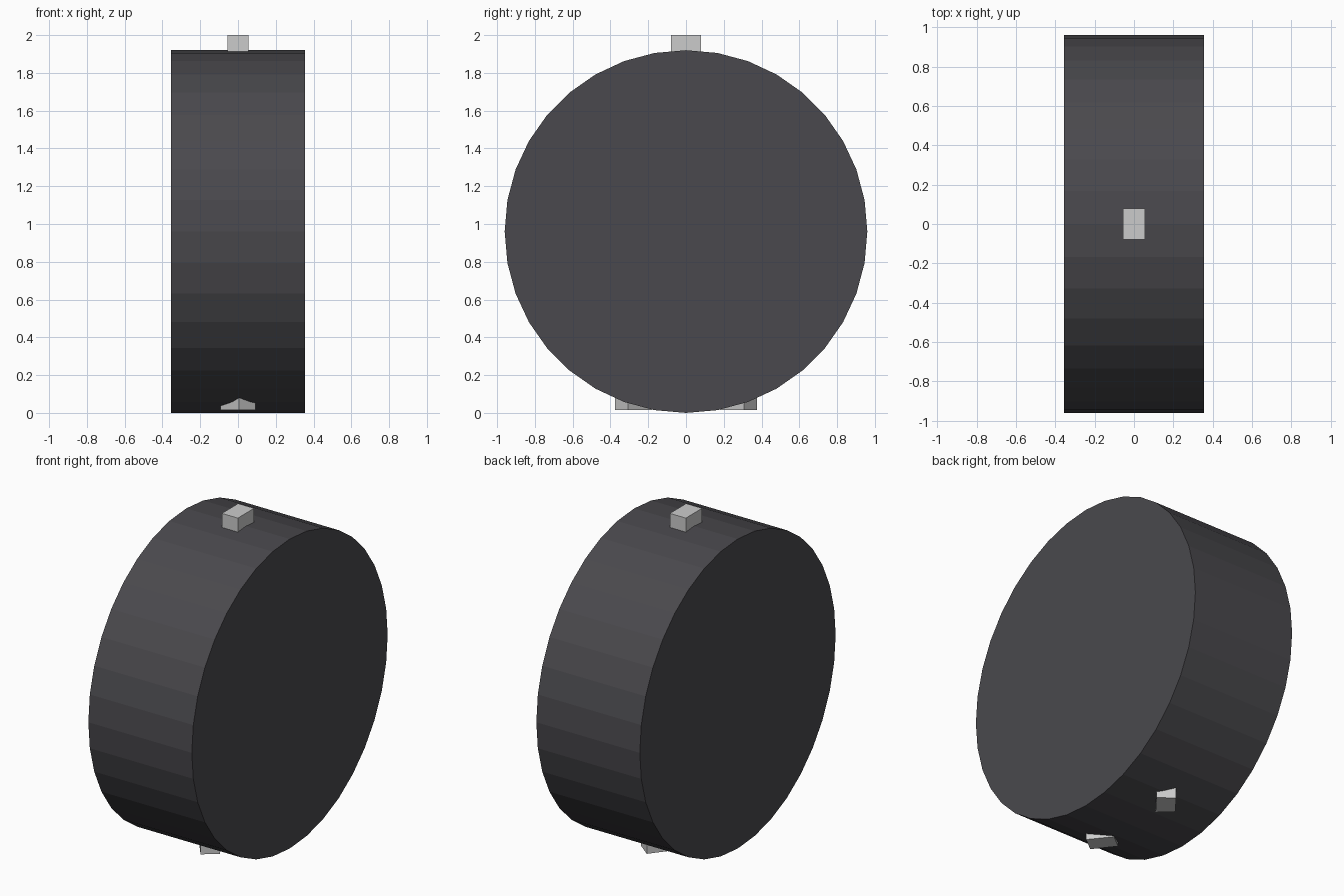
import bpy, bmesh
from math import radians
from mathutils import Matrix, Vector

if "Cube" in bpy.data.objects:
    bpy.data.objects.remove(bpy.data.objects["Cube"])

RADIUS, WIDTH = 0.96, 0.71


def finish(bm, name, material=None):
    mesh = bpy.data.meshes.new(name)
    bm.to_mesh(mesh)
    bm.free()
    obj = bpy.data.objects.new(name, mesh)
    bpy.context.collection.objects.link(obj)
    if material:
        mesh.materials.append(material)
    return obj


def block(name, y, z_low, z_high, angle=0):
    """Small 0.11 x 0.16 block turned about the vertical axis."""
    bm = bmesh.new()
    bmesh.ops.create_cube(bm, size=1)
    bm.transform(Matrix.Translation((0, y, (z_low + z_high) / 2))
                 @ Matrix.Rotation(radians(angle), 4, 'Z')
                 @ Matrix.Diagonal(Vector((0.11, 0.16, z_high - z_low, 1))))
    return finish(bm, name)


dark = bpy.data.materials.new("dark_grey")
dark.diffuse_color = (0.068, 0.066, 0.074, 1)
dark.use_nodes = True
dark.node_tree.nodes["Principled BSDF"].inputs["Base Color"].default_value = dark.diffuse_color

# Drum: 36-sided disc lying along x, flat faces, vertex at the very top
bm = bmesh.new()
bmesh.ops.create_cone(bm, cap_ends=True, segments=36,
                      radius1=RADIUS, radius2=RADIUS, depth=WIDTH)
bm.transform(Matrix.Translation((0, 0, RADIUS)) @ Matrix.Rotation(radians(90), 4, 'Y'))
finish(bm, "drum", dark)

# Top block
block("top_block", 0, 1.86, 2.0)

# Two feet, mirrored front to back
for name, side in (("front_foot", -1), ("back_foot", 1)):
    block(name, side * 0.279, 0.014, 0.12, -side * 38)
